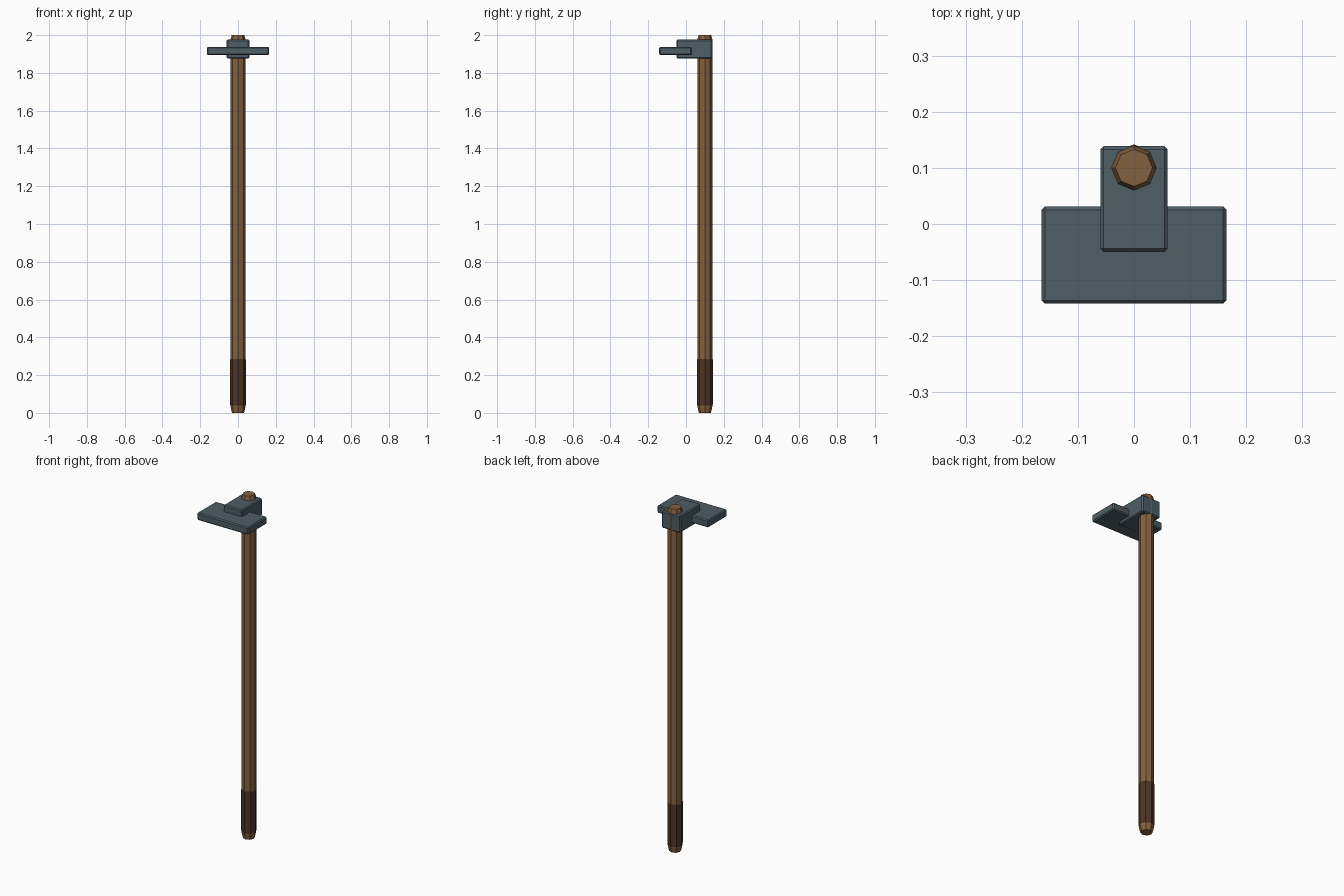
import bpy, bmesh, math

if "Cube" in bpy.data.objects:
    bpy.data.objects.remove(bpy.data.objects["Cube"])

AXIS_Y = 0.1  # shaft axis position


def material(name, rgb):
    m = bpy.data.materials.new(name)
    m.diffuse_color = (*rgb, 1)
    m.use_nodes = True
    m.node_tree.nodes["Principled BSDF"].inputs["Base Color"].default_value = m.diffuse_color
    return m


def add_object(name, bm, mat):
    bmesh.ops.recalc_face_normals(bm, faces=bm.faces)
    me = bpy.data.meshes.new(name)
    bm.to_mesh(me)
    bm.free()
    me.materials.append(mat)
    ob = bpy.data.objects.new(name, me)
    bpy.context.collection.objects.link(ob)
    return ob


def turned(name, profile, mat, sides=8):
    """Stack of octagonal rings given as (radius, z), capped at both ends."""
    bm = bmesh.new()
    rings = []
    for r, z in profile:
        angles = [2 * math.pi * i / sides for i in range(sides)]
        rings.append([bm.verts.new((r * math.cos(a), AXIS_Y + r * math.sin(a), z)) for a in angles])
    for lo, hi in zip(rings, rings[1:]):
        for i in range(sides):
            j = (i + 1) % sides
            bm.faces.new((lo[i], lo[j], hi[j], hi[i]))
    bm.faces.new(rings[0])
    bm.faces.new(rings[-1])
    return add_object(name, bm, mat)


def beveled_box(name, lo, hi, mat, bevel=0.006):
    bm = bmesh.new()
    bmesh.ops.create_cube(bm, size=1)
    for v in bm.verts:
        v.co = [(a + b) / 2 + c * (b - a) for a, b, c in zip(lo, hi, v.co)]
    ob = add_object(name, bm, mat)
    mod = ob.modifiers.new("edge_chamfer", "BEVEL")
    mod.width = bevel
    mod.segments = 1
    return ob


wood = material("wood", (0.23, 0.12, 0.05))
leather = material("dark_grip", (0.075, 0.035, 0.018))
steel = material("steel", (0.077, 0.112, 0.133))

# Octagonal wooden shaft with chamfered ends
turned("shaft", [(0.032, 0), (0.039, 0.03), (0.04, 0.04), (0.04, 1.976), (0.033, 2.0)], wood)

# Dark wrapped grip near the foot
turned("grip", [(0.039, 0.036), (0.042, 0.045), (0.042, 0.282), (0.039, 0.288)], leather)

# Metal head: socket block around the shaft and wide flat blade
beveled_box("socket_block", (-0.06, -0.05, 1.876), (0.06, 0.139, 1.976), steel)
beveled_box("blade", (-0.165, -0.142, 1.894), (0.165, 0.031, 1.938), steel)
